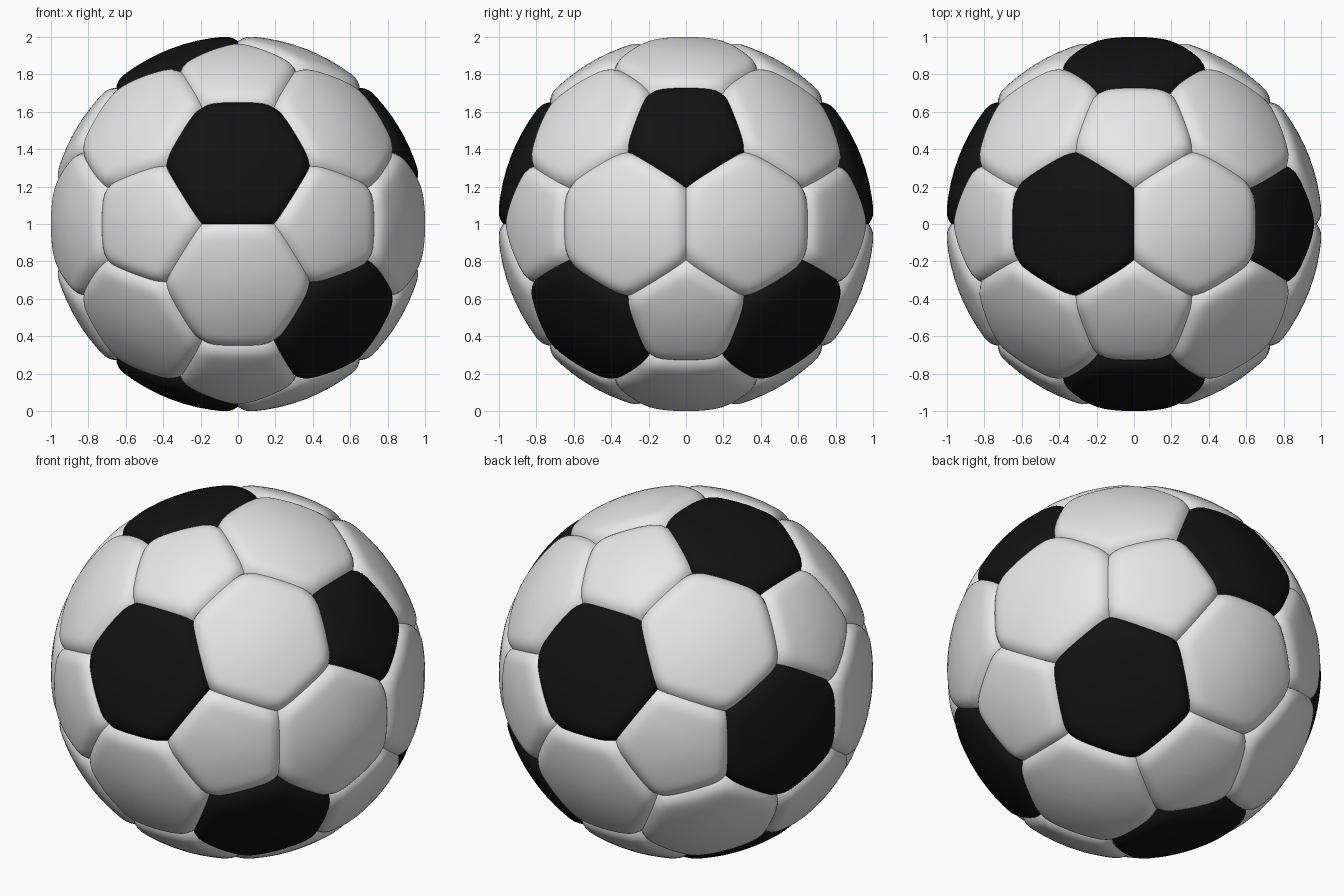
import bpy, bmesh, math
from mathutils import Vector

cube = bpy.data.objects.get("Cube")
if cube:
    bpy.data.objects.remove(cube, do_unlink=True)

PHI = (1 + math.sqrt(5)) / 2
RADIUS = 1.004      # crown radius of the panels
DEPTH = 0.028       # how far a panel edge sinks into the seam
WIDTH = 0.085       # width of the rounded panel edge
SEGMENTS = 12       # divisions along each panel side
RINGS = (0.2, 0.4, 0.6, 0.72, 0.79, 0.84, 0.88, 0.91, 0.935, 0.957, 0.975, 0.99, 1)


def material(name, value):
    mat = bpy.data.materials.new(name)
    mat.use_nodes = True
    colour = (value, value, value, 1)
    mat.diffuse_color = colour
    mat.node_tree.nodes["Principled BSDF"].inputs["Base Color"].default_value = colour
    return mat


white = material("white_leather", 0.8)
black = material("black_leather", 0.006)


def cyclic(a, b):
    """Directions (+-a, +-b, 0) and their cyclic permutations."""
    out = []
    for i in (-a, a):
        for j in (-b, b):
            out += [Vector(v).normalized() for v in ((i, j, 0), (0, i, j), (j, 0, i))]
    return out


# Panel centres: twelve pentagons and twenty hexagons
pentagons = cyclic(1, PHI)
signs = (-1, 1)
hexagons = cyclic(PHI, 1 / PHI)
hexagons += [Vector((x, y, z)).normalized() for x in signs for y in signs for z in signs]

# Seam corners lie a third of the way along each edge between pentagon centres
corners = [(2 * a + b).normalized() for a in pentagons for b in pentagons
           if a != b and a.dot(b) > 0.4]

# Directions of the black panels
black_centres = [Vector(v).normalized() for v in (
    (0, -PHI, 1 / PHI), (0, PHI, 1 / PHI),
    (-1 / PHI, 0, PHI), (-1 / PHI, 0, -PHI),
    (-PHI, 1 / PHI, 0), (1, -1, -1), (1, 1, -1),
    (PHI, 0, 1))]


def panel(name, centre, sides):
    # Corners of this panel, in order around its centre
    near = sorted(corners, key=lambda c: -c.dot(centre))[:sides]
    u = (near[0] - centre * near[0].dot(centre)).normalized()
    v = centre.cross(u)
    near.sort(key=lambda c: math.atan2(c.dot(v), c.dot(u)))
    planes = [near[i].cross(near[(i + 1) % sides]).normalized() for i in range(sides)]

    def puffed(p):
        # Point on the ball, sunk where it comes close to a seam
        p = p.normalized()
        sink = 0
        for n in planes:
            t = min(1, max(0, math.asin(p.dot(n)) / WIDTH))
            sink += DEPTH * (1 - t) ** 2.5
        return p * (RADIUS - sink)

    rim = []
    for i in range(sides):
        a, b = near[i], near[(i + 1) % sides]
        rim += [a.lerp(b, k / SEGMENTS).normalized() for k in range(SEGMENTS)]

    bm = bmesh.new()
    middle = bm.verts.new(puffed(centre))
    count = len(rim)
    inner = None
    for s in RINGS:
        ring = [bm.verts.new(puffed(centre.lerp(p, s))) for p in rim]
        for k in range(count):
            n = (k + 1) % count
            if inner:
                bm.faces.new((inner[k], ring[k], ring[n], inner[n]))
            else:
                bm.faces.new((middle, ring[k], ring[n]))
        inner = ring
    for f in bm.faces:
        f.smooth = True

    mesh = bpy.data.meshes.new(name)
    bm.to_mesh(mesh)
    bm.free()
    is_black = any(centre.dot(c) > 0.99 for c in black_centres)
    mesh.materials.append(black if is_black else white)
    obj = bpy.data.objects.new(name, mesh)
    obj.location.z = 1
    bpy.context.collection.objects.link(obj)


for index, c in enumerate(pentagons):
    panel(f"pentagon_panel_{index + 1}", c, 5)
for index, c in enumerate(hexagons):
    panel(f"hexagon_panel_{index + 1}", c, 6)
